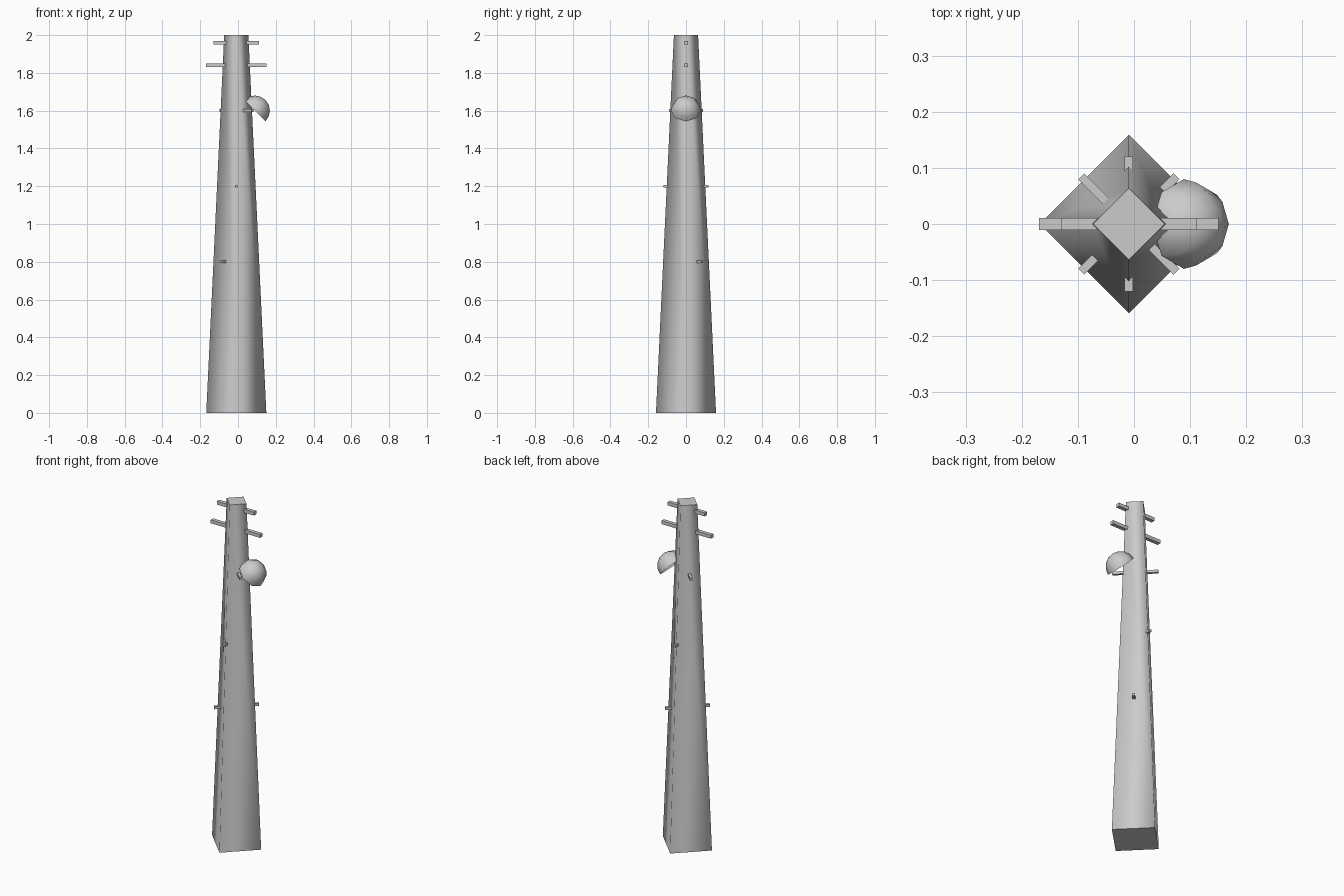
import bpy, bmesh
from math import radians
from mathutils import Matrix

if "Cube" in bpy.data.objects:
    bpy.data.objects.remove(bpy.data.objects["Cube"])

CX = -0.009  # mast axis


def add(name, bm):
    mesh = bpy.data.meshes.new(name)
    bm.to_mesh(mesh)
    bm.free()
    obj = bpy.data.objects.new(name, mesh)
    bpy.context.collection.objects.link(obj)
    return obj


def bar(name, length, width, height, z, angle):
    bm = bmesh.new()
    m = (Matrix.Translation((CX, 0, z)) @ Matrix.Rotation(radians(angle), 4, 'Z')
         @ Matrix.Diagonal((length, width, height, 1)))
    bmesh.ops.create_cube(bm, size=1, matrix=m)
    return add(name, bm)


# Tapered four-sided mast: smooth sides, sharp flat caps
bm = bmesh.new()
bmesh.ops.create_cone(bm, cap_ends=True, segments=4, radius1=0.159, radius2=0.064,
                      depth=2, matrix=Matrix.Translation((CX, 0, 1)))
for f in bm.faces:
    f.smooth = abs(f.normal.z) < 0.5
for e in bm.edges:
    e.smooth = any(f.smooth for f in e.link_faces) and all(f.smooth for f in e.link_faces)
add("mast", bm)

# Antenna cross arms near the top
bar("lower_cross_arm", 0.32, 0.022, 0.02, 1.84, 0)
bar("upper_cross_arm", 0.24, 0.022, 0.02, 1.96, 0)

# Climbing pegs through the mast, each turned 45 degrees from the last
for i in range(3):
    bar(f"peg_{i + 1}", 0.24, 0.015, 0.015, 0.8 + 0.4 * i, 45 + 45 * i)

# Open hemispherical dish, dome side tilted outward and up
bm = bmesh.new()
bmesh.ops.create_uvsphere(bm, u_segments=8, v_segments=8, radius=0.08)
bmesh.ops.delete(bm, geom=[v for v in bm.verts if v.co.z < -0.001], context='VERTS')
bm.transform(Matrix.Translation((0.089, 0, 1.6)) @ Matrix.Rotation(radians(45), 4, 'Y'))
for f in bm.faces:
    f.smooth = True
add("dish", bm)
